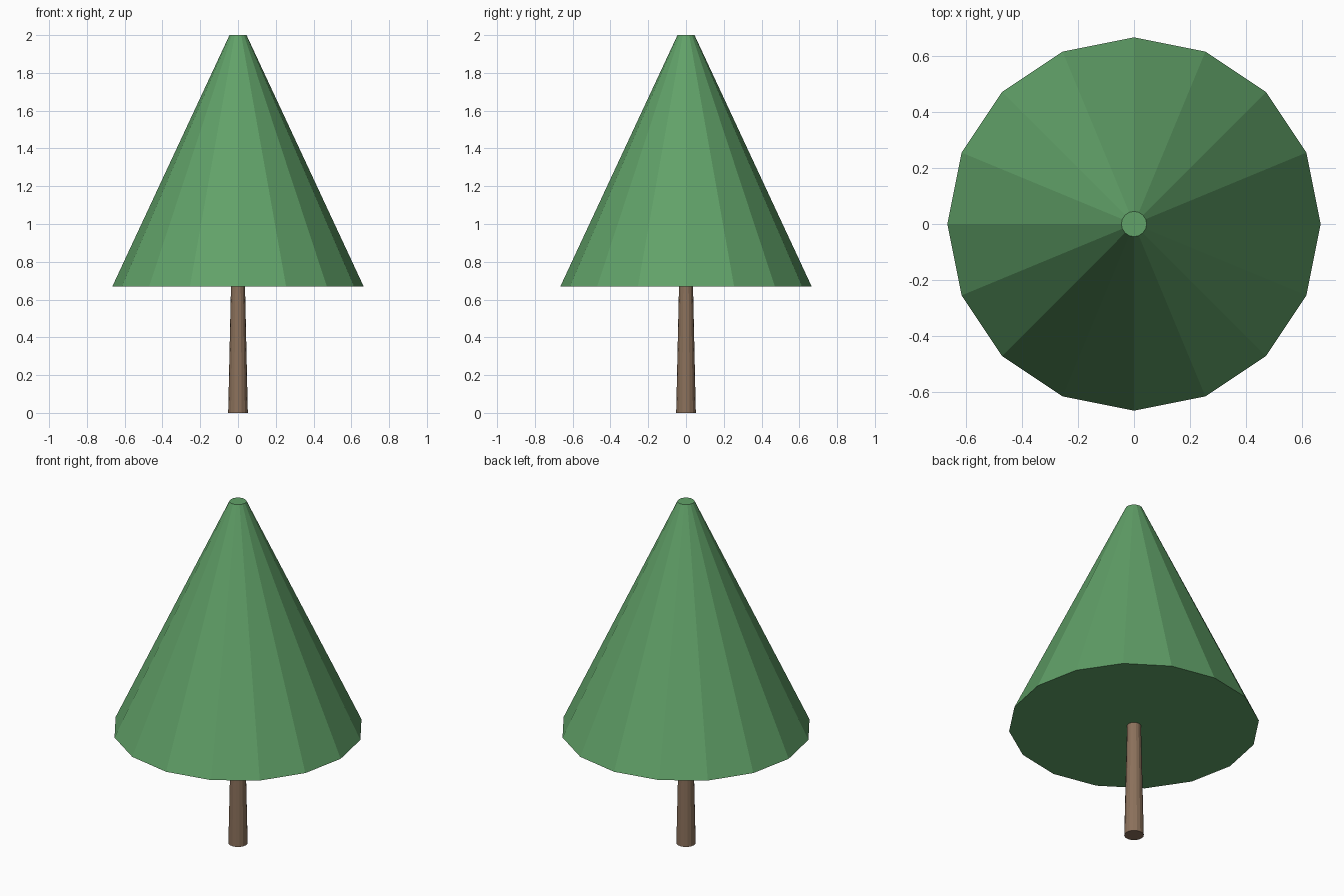
import bpy

if "Cube" in bpy.data.objects:
    bpy.data.objects.remove(bpy.data.objects["Cube"])


def material(name, rgb):
    mat = bpy.data.materials.new(name)
    mat.diffuse_color = (*rgb, 1.0)
    mat.use_nodes = True
    mat.node_tree.nodes["Principled BSDF"].inputs["Base Color"].default_value = mat.diffuse_color
    return mat


def tapered(name, r_bottom, r_top, z_bottom, z_top, mat, sides=16):
    """Flat-shaded upright frustum between two heights."""
    bpy.ops.mesh.primitive_cone_add(
        vertices=sides, radius1=r_bottom, radius2=r_top,
        depth=z_top - z_bottom, location=(0, 0, (z_bottom + z_top) / 2))
    obj = bpy.context.object
    obj.name = name
    obj.data.materials.append(mat)
    return obj


leaf_green = material("leaf green", (0.12, 0.36, 0.14))
bark_brown = material("bark brown", (0.26, 0.165, 0.105))

# Slim tapering trunk, set just into the underside of the canopy
tapered("trunk", 0.052, 0.037, 0.0, 0.68, bark_brown)

# Faceted conical canopy with a small flat tip
tapered("canopy", 0.665, 0.045, 0.67, 2.0, leaf_green)
